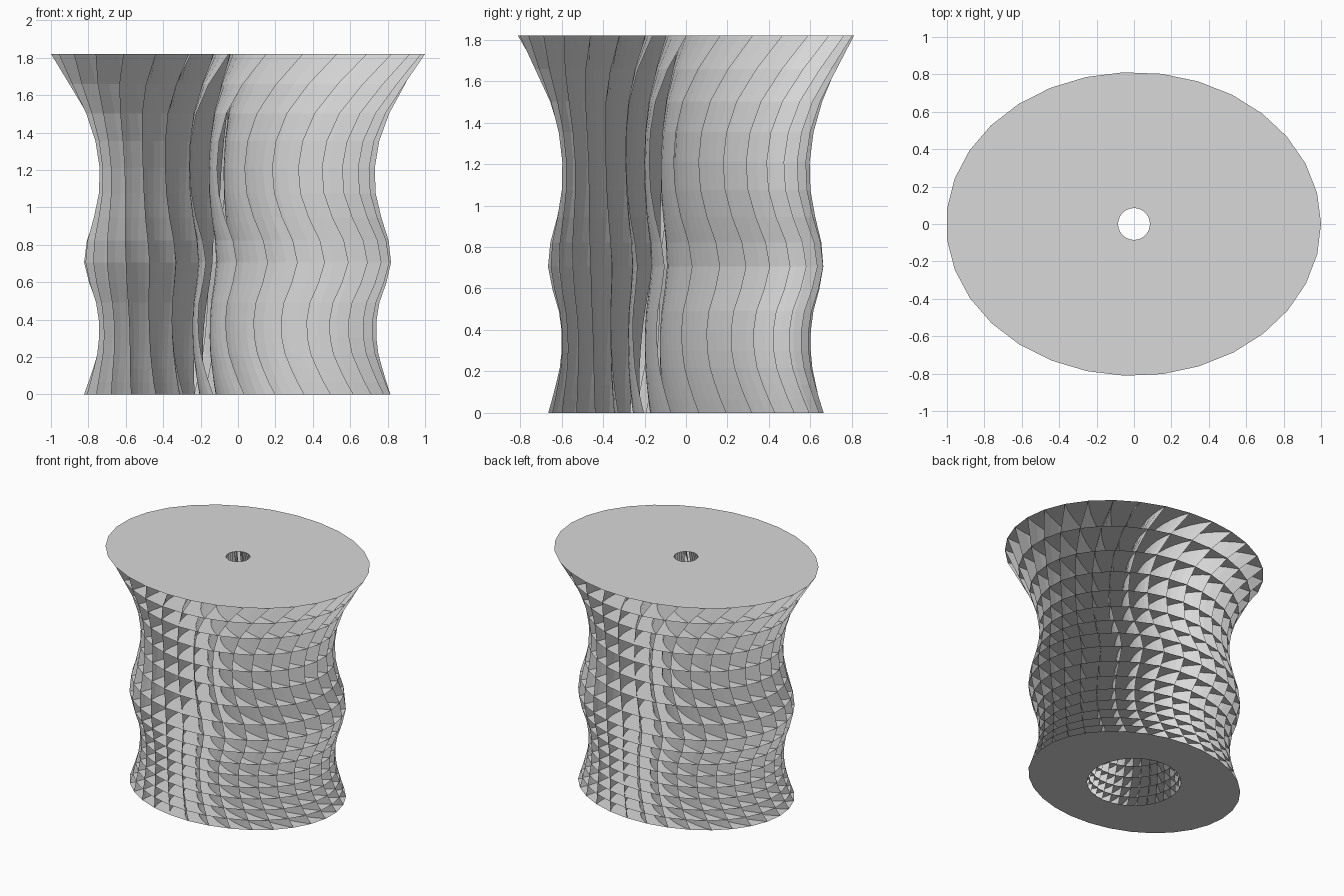
import bpy
import bmesh
from math import cos, sin, pi, radians

cube = bpy.data.objects.get("Cube")
if cube:
    bpy.data.objects.remove(cube, do_unlink=True)

HEIGHT = 1.82
LAYERS = 16
BLADES = 31
STEPS = 8          # segments from the bore to the rim
SWEEP = 0.4        # how far each blade turns between bore and rim

# Rim half width against height
PROFILE = [(0, .821), (.1, .785), (.22, .752), (.35, .737), (.48, .755),
           (.6, .797), (.7, .822), (.8, .815), (.95, .768), (1.05, .743),
           (1.18, .733), (1.34, .755), (1.5, .81), (1.66, .9), (HEIGHT, 1.0025)]


def rim_radius(z):
    for (z0, r0), (z1, r1) in zip(PROFILE, PROFILE[1:]):
        if z <= z1:
            return r0 + (r1 - r0) * (z - z0) / (z1 - z0)
    return PROFILE[-1][1]


def layer_height(i):
    t = i / LAYERS
    return HEIGHT * (0.55 * t + 0.45 * t * t)


def point(i, j, k):
    """Point on layer i, blade j, step k from bore (0) to rim (STEPS)."""
    z = layer_height(i)
    s = k / STEPS
    rim = rim_radius(z)
    bore = 0.337 + (0.085 - 0.337) * z / HEIGHT
    r = bore + (rim - bore) * s
    # The rim turns with its radius, and each blade sweeps back to the bore
    turn = radians(75 * (rim - 1) - 4 * (z - HEIGHT))
    a = 2 * pi * j / BLADES + turn - SWEEP * (1 - s)
    squash = 1 + (0.81 - 1) * s
    return (r * cos(a) - 0.0025 * s, r * squash * sin(a), z)


grey = bpy.data.materials.new("light_grey")
grey.use_nodes = True
colour = (0.69, 0.69, 0.69, 1)
grey.diffuse_color = colour
grey.node_tree.nodes["Principled BSDF"].inputs["Base Color"].default_value = colour


def make_object(name, build):
    bm = bmesh.new()
    verts = [[[bm.verts.new(point(i, j, k)) for k in range(STEPS + 1)]
              for j in range(BLADES)] for i in range(LAYERS + 1)]
    build(bm, verts)
    mesh = bpy.data.meshes.new(name)
    bm.to_mesh(mesh)
    bm.free()
    mesh.materials.append(grey)
    obj = bpy.data.objects.new(name, mesh)
    bpy.context.collection.objects.link(obj)


def build_plates(bm, v):
    for i, layer in enumerate(v):
        for j in range(BLADES):
            a, b = layer[j], layer[(j + 1) % BLADES]
            for k in range(STEPS):
                quad = (a[k], a[k + 1], b[k + 1], b[k])
                bm.faces.new(quad if i else quad[::-1])


def build_blades(bm, v):
    for low, high in zip(v, v[1:]):
        for a, b in zip(low, high):
            for k in range(STEPS):
                bm.faces.new((a[k], a[k + 1], b[k + 1], b[k]))


# Flat oval plates stacked up the height
make_object("plates", build_plates)
# Swept upright blades between the plates
make_object("blades", build_blades)
